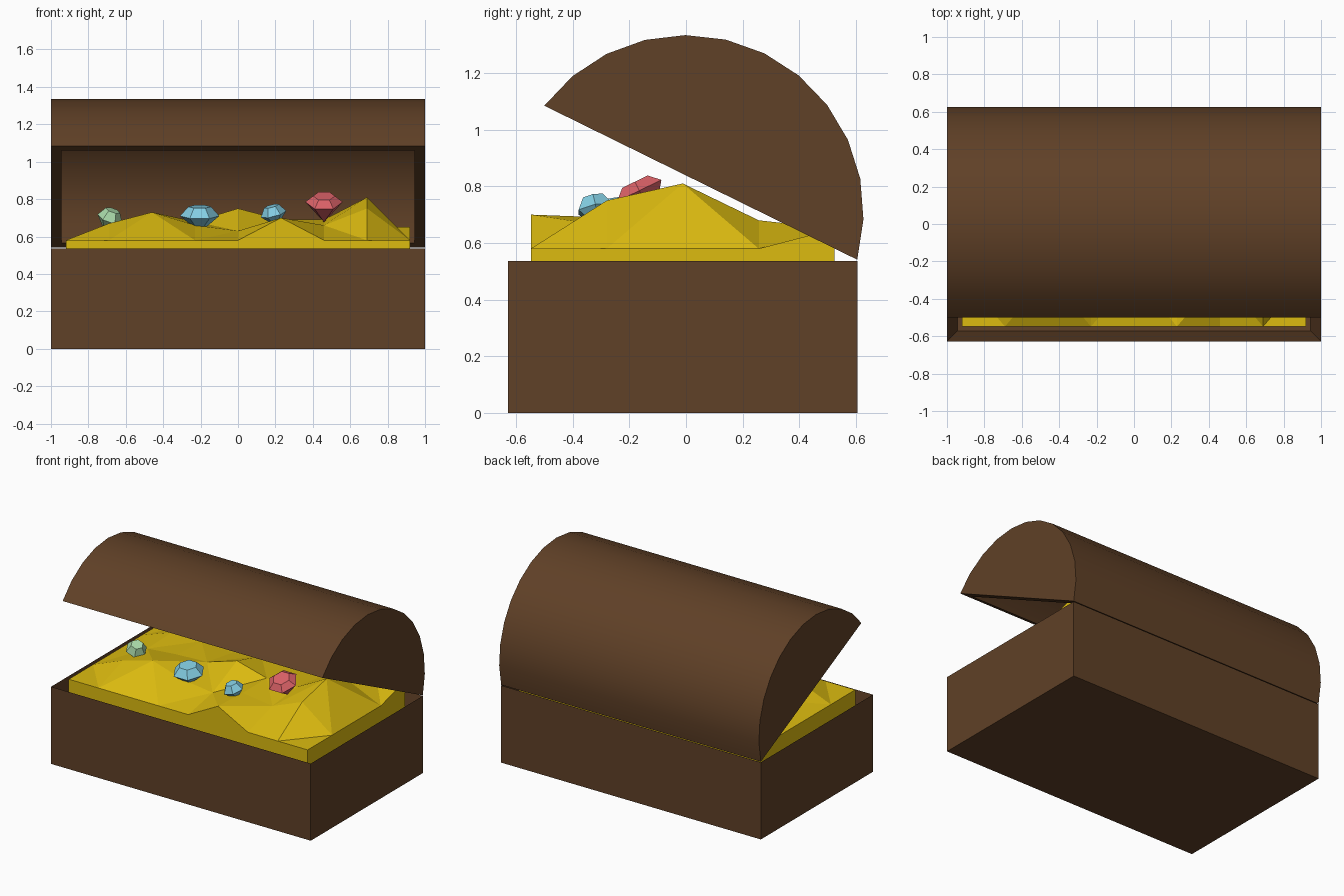
import bpy, bmesh, math
from mathutils import Vector, Matrix

if "Cube" in bpy.data.objects:
    bpy.data.objects.remove(bpy.data.objects["Cube"])


def material(name, rgb):
    m = bpy.data.materials.new(name)
    m.diffuse_color = (*rgb, 1)
    m.use_nodes = True
    m.node_tree.nodes["Principled BSDF"].inputs["Base Color"].default_value = m.diffuse_color
    return m


WOOD = material("brown wood", (0.117, 0.052, 0.020))
GOLD = material("gold", (0.72, 0.50, 0.005))
GREEN = material("pale green gem", (0.40, 0.70, 0.40))
BLUE = material("sky blue gem", (0.23, 0.62, 0.77))
RED = material("red gem", (0.70, 0.12, 0.135))


def finish(bm, name, mat):
    bmesh.ops.recalc_face_normals(bm, faces=bm.faces)
    me = bpy.data.meshes.new(name)
    bm.to_mesh(me)
    bm.free()
    me.materials.append(mat)
    ob = bpy.data.objects.new(name, me)
    bpy.context.collection.objects.link(ob)
    return ob


# chest base: box with a recessed top
Y0, Y1, TOP, WALL = -0.628, 0.605, 0.537, 0.08
bm = bmesh.new()
bmesh.ops.create_cube(bm, size=1, matrix=Matrix.Translation((0, (Y0 + Y1) / 2, TOP / 2))
                      @ Matrix.Diagonal((2, Y1 - Y0, TOP, 1)))
top = max(bm.faces, key=lambda f: f.calc_center_median().z)
bmesh.ops.inset_region(bm, faces=[top], thickness=WALL)
for v in top.verts:
    v.co.z = 0.08
finish(bm, "chest_base", WOOD)

# open lid: hollow arched shell, cut along the tilted chord
R, CZ, DROP, MID, SEG, T = 0.627, 0.707, 0.118, math.radians(63.8), 12, 0.055
bm = bmesh.new()


def arc(x, r):
    half = math.acos(DROP / r)
    pts = []
    for i in range(SEG + 1):
        a = MID - half + 2 * half * i / SEG
        pts.append(bm.verts.new((x, r * math.cos(a), CZ + r * math.sin(a))))
    return pts


ol, orr = arc(-1, R), arc(1, R)
il, ir = arc(-1 + T, R - T), arc(1 - T, R - T)
for a, b in ((ol, orr), (il, ir)):
    for i in range(SEG):
        bm.faces.new((a[i], a[i + 1], b[i + 1], b[i]))
    bm.faces.new(a)
    bm.faces.new(b)
for e in (0, -1):
    bm.faces.new((ol[e], orr[e], ir[e], il[e]))
for o, i in ((ol, il), (orr, ir)):
    bm.faces.new((o[0], o[-1], i[-1], i[0]))
lid = finish(bm, "arched_lid", WOOD)
bpy.context.view_layer.objects.active = lid
lid.select_set(True)
bpy.ops.object.shade_smooth_by_angle(angle=math.radians(30))
lid.select_set(False)

# gold heap: low-poly height field (hundredths), rows front to back
ROWS = [
    (58, 58, 58, 58, 58, 70, 58, 58, 58),
    (58, 67, 73, 66, 63, 69, 66, 75, 58),
    (58, 65, 67, 68, 75, 69, 69, 81, 58),
    (58, 66, 66, 64, 68, 66, 66, 68, 58),
    (58, 62, 58, 61, 64, 60, 62, 65, 65),
]
bm = bmesh.new()
NX, NY = 9, 5
g = [[bm.verts.new((-0.92 + 0.23 * i, -0.548 + 0.2683 * j, ROWS[j][i] / 100))
      for i in range(NX)] for j in range(NY)]
for j in range(NY - 1):
    for i in range(NX - 1):
        a, b, c, d = g[j][i], g[j][i + 1], g[j + 1][i + 1], g[j + 1][i]
        if (i + j) % 2:
            bm.faces.new((a, b, c))
            bm.faces.new((a, c, d))
        else:
            bm.faces.new((a, b, d))
            bm.faces.new((b, c, d))
edge = g[0] + [r[-1] for r in g[1:]] + g[-1][-2::-1] + [r[0] for r in g[-2:0:-1]]
low = [bm.verts.new((v.co.x, v.co.y, 0.3)) for v in edge]
for k in range(len(edge)):
    n = (k + 1) % len(edge)
    bm.faces.new((edge[k], edge[n], low[n], low[k]))
bm.faces.new(low)
finish(bm, "gold_heap", GOLD)


# cut gems: six-sided girdle, small table, pointed bottom
def gem(name, mat, loc, r, up, down, tilt):
    bm = bmesh.new()

    def ring(rad, z):
        return [bm.verts.new((rad * math.cos(k * math.pi / 3), rad * math.sin(k * math.pi / 3), z))
                for k in range(6)]
    girdle, table = ring(r, 0), ring(r * 0.58, up)
    tip = bm.verts.new((0, 0, -down))
    bm.faces.new(table)
    for k in range(6):
        n = (k + 1) % 6
        bm.faces.new((girdle[k], girdle[n], table[n], table[k]))
        bm.faces.new((girdle[n], girdle[k], tip))
    rot = Matrix.Rotation(tilt[1], 4, 'Y') @ Matrix.Rotation(tilt[0], 4, 'X')
    bm.transform(Matrix.Translation(loc) @ rot)
    finish(bm, name, mat)


gem("green_gem", GREEN, (-0.685, -0.14, 0.695), 0.07, 0.05, 0.08, (0.3, 0.35))
gem("wide_blue_gem", BLUE, (-0.205, -0.25, 0.71), 0.105, 0.05, 0.09, (0.15, 0.0))
gem("small_blue_gem", BLUE, (0.19, -0.32, 0.72), 0.07, 0.045, 0.07, (0.2, -0.25))
gem("red_gem", RED, (0.46, -0.165, 0.785), 0.10, 0.035, 0.12, (0.45, 0.0))
